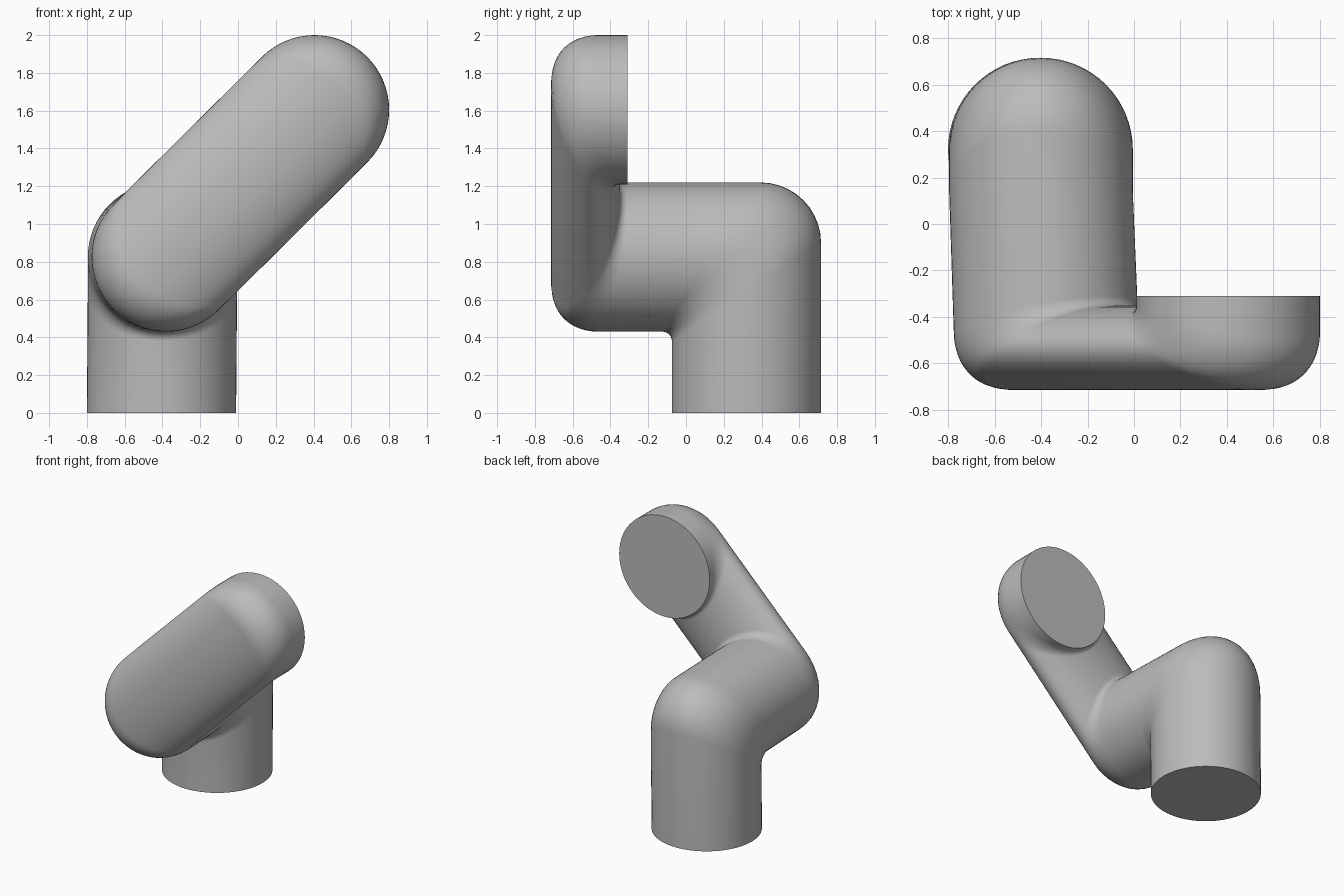
import bpy, bmesh
from math import sin, cos, pi, radians
from mathutils import Vector

cube = bpy.data.objects.get("Cube")
if cube:
    bpy.data.objects.remove(cube, do_unlink=True)

SIDES, STEPS, R = 64, 10, 0.395
UP, FRONT, BACK = Vector((0, 0, 1)), Vector((0, -1, 0)), Vector((0, 1, 0))
DIAG = Vector((1, 0, 1)).normalized()
SIDE = Vector((-1, 0, 1)).normalized()
RIGHT = Vector((1, 0, 0))

bm = bmesh.new()
rings = []


def ring(outer, inner, width, phase):
    """Oval ring spanning the outer and inner wall of the pipe."""
    centre, axis = (outer + inner) / 2, (outer - inner) / 2
    verts = []
    for i in range(SIDES):
        t = 2 * pi * i / SIDES + phase
        verts.append(bm.verts.new(centre + axis * cos(t) + width * R * sin(t)))
    rings.append(verts)


def elbow(outer, r_out, inner, r_in, e1, e2, width, phase):
    """Mitred bend: both walls turn from direction e1 to e2 with their own fillet."""
    for k in range(STEPS + 1):
        t = pi / 2 * k / STEPS
        turn = e2 * (1 - cos(t)) - e1 * (1 - sin(t))
        ring(outer + turn * r_out, inner + turn * r_in, width, phase)


def at(x, y, z):
    return Vector((x, y, z))


twist = radians(135)
low, high = at(-0.38, 0, 0.825), at(0.405, 0, 1.605)
front_wall, back_wall = FRONT * 0.715, FRONT * 0.35

# Upright leg and the bend towards the front
ring(at(-0.405, 0.715, 0), at(-0.405, -0.075, 0), RIGHT, 0)
elbow(at(-0.4, 0.715, 1.22), 0.32, at(-0.4, -0.075, 0.43), 0.05,
      UP, FRONT, RIGHT, 0)
# Bend into the flattened diagonal arm
elbow(low - DIAG * R + front_wall, 0.22, low + DIAG * R + back_wall, 0.04,
      FRONT, DIAG, SIDE, twist)
# Bend to the back, ending in a flat round cap
elbow(high + DIAG * R + front_wall, 0.22, high - DIAG * R + back_wall, 0.03,
      DIAG, BACK, SIDE, twist)
mouth = high + FRONT * 0.31
ring(mouth + DIAG * R, mouth - DIAG * R, SIDE, twist)

# Skin the rings and close both ends
for a, b in zip(rings, rings[1:]):
    for i in range(SIDES):
        j = (i + 1) % SIDES
        bm.faces.new((a[i], a[j], b[j], b[i]))
bm.faces.new(rings[0])
bm.faces.new(rings[-1])
bmesh.ops.recalc_face_normals(bm, faces=bm.faces)

mesh = bpy.data.meshes.new("bent_pipe")
bm.to_mesh(mesh)
bm.free()
pipe = bpy.data.objects.new("bent_pipe", mesh)
bpy.context.collection.objects.link(pipe)

# Plain grey
grey = bpy.data.materials.new("grey")
grey.use_nodes = True
colour = (0.5, 0.5, 0.5, 1)
grey.diffuse_color = colour
grey.node_tree.nodes["Principled BSDF"].inputs["Base Color"].default_value = colour
mesh.materials.append(grey)

bpy.ops.object.select_all(action="DESELECT")
pipe.select_set(True)
bpy.context.view_layer.objects.active = pipe
bpy.ops.object.shade_smooth_by_angle(angle=radians(40))
